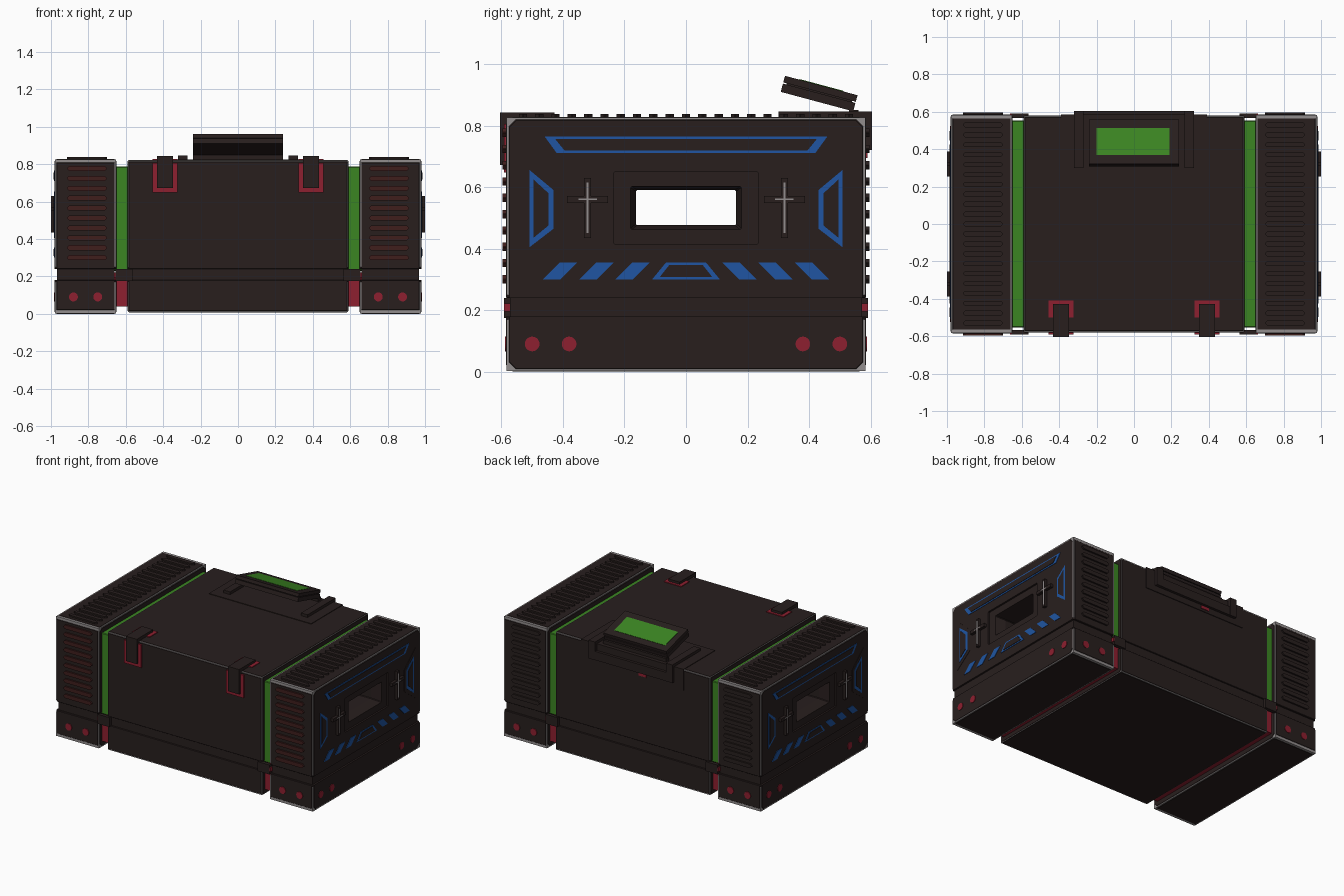
import bpy, bmesh, math

if "Cube" in bpy.data.objects:
    bpy.data.objects.remove(bpy.data.objects["Cube"])

def material(name, r, g, b):
    m = bpy.data.materials.new(name)
    m.diffuse_color = (r, g, b, 1)
    m.use_nodes = True
    m.node_tree.nodes["Principled BSDF"].inputs["Base Color"].default_value = m.diffuse_color
    return m

DARK = material("dark brown", .021, .0133, .0128)
GREY = material("worn grey", .29, .27, .27)
GREEN = material("green", .044, .235, .016)
RED = material("red", .27, .014, .029)
MAROON = material("maroon", .050, .013, .012)
BLUE = material("blue", .014, .091, .36)

parts = {}

def mesh_of(name, mat):
    if name not in parts:
        parts[name] = (bmesh.new(), mat)
    return parts[name][0]

def prism(name, mat, pts, axis, lo, hi):
    """Extrude a 2D outline along an axis; x: (y,z), y: (x,z), z: (x,y)."""
    bm = mesh_of(name, mat)
    place = {'x': lambda p, h: (h, p[0], p[1]),
             'y': lambda p, h: (p[0], h, p[1]),
             'z': lambda p, h: (p[0], p[1], h)}[axis]
    a = [bm.verts.new(place(p, lo)) for p in pts]
    b = [bm.verts.new(place(p, hi)) for p in pts]
    n = len(pts)
    faces = [bm.faces.new(a), bm.faces.new(b)]
    faces += [bm.faces.new((a[i], a[(i+1) % n], b[(i+1) % n], b[i])) for i in range(n)]
    bmesh.ops.recalc_face_normals(bm, faces=faces)

def rect(a0, a1, b0, b1, c=0, ct=None):
    """Rectangle with cut corners: c at the bottom, ct at the top."""
    if not c:
        return [(a0, b0), (a1, b0), (a1, b1), (a0, b1)]
    t = c if ct is None else ct
    return [(a0+c, b0), (a1-c, b0), (a1, b0+c), (a1, b1-t),
            (a1-t, b1), (a0+t, b1), (a0, b1-t), (a0, b0+c)]

def box(name, mat, x0, x1, y0, y1, z0, z1):
    prism(name, mat, rect(x0, x1, y0, y1), 'z', z0, z1)

def loft(name, mat, rings, closed):
    """Join cut-corner rectangles (x, y half, z0, z1, corners) along x."""
    bm = mesh_of(name, mat)
    vs = [[bm.verts.new((x, y, z)) for y, z in rect(-h, h, z0, z1, *c)]
          for x, h, z0, z1, c in rings]
    faces = []
    for k in range(len(vs) if closed else len(vs) - 1):
        a, b = vs[k], vs[(k+1) % len(vs)]
        faces += [bm.faces.new((a[i], a[(i+1) % 8], b[(i+1) % 8], b[i])) for i in range(8)]
    if not closed:
        faces += [bm.faces.new(vs[0]), bm.faces.new(vs[-1])]
    bmesh.ops.recalc_face_normals(bm, faces=faces)

def outer(x0, x1, h, z0, z1, c, e, lid):
    """Outer skin with bevelled ends; the seam side (under a lid, over a base) stays square."""
    d = e if x1 > x0 else -e
    cc = (.002, c) if lid else (c, .002)
    a, b = (z0, z1-e) if lid else (z0+e, z1)
    return [(x0, h-e, a, b, cc), (x0+d, h, z0, z1, cc),
            (x1-d, h, z0, z1, cc), (x1, h-e, a, b, cc)]

def trim(name, x0, x1, h, z0, z1, lid, d=.002, w=.022):
    """Worn grey bars along the outer edges of a block, leaving the seam side clear."""
    x0, x1 = min(x0, x1) + d, max(x0, x1) - d
    h = h - d
    z0, z1 = (z0 + .01, z1 - d) if lid else (z0 + d, z1 - .01)
    zb = (z1 - w, z1) if lid else (z0, z0 + w)
    X, Y = ((x0, x0+w), (x1-w, x1)), ((-h, -h+w), (h-w, h))
    for i in (0, 1):
        box(name, GREY, x0, x1, *Y[i], *zb)
        box(name, GREY, *X[i], -h, h, *zb)
        for j in (0, 1):
            box(name, GREY, *X[i], *Y[j], z0, z1)

def disc(name, axis, a, b, lo, hi):
    pts = [(a + .024*math.cos(t*math.pi/10), b + .024*math.sin(t*math.pi/10)) for t in range(20)]
    prism(name, RED, pts, axis, lo, hi)

S = (.004,)

# centre body: hollow lid, notch band and base
loft("centre_lid", DARK, outer(-.59, .59, .58, .24, .822, .010, .007, True)
     + [(.59, .5, .30, .75, S), (-.59, .5, .30, .75, S)], True)
loft("centre_base", DARK, outer(-.59, .59, .58, .008, .18, .010, .007, False), False)
box("notch_band", DARK, -.58, .58, -.572, .572, .17, .25)
trim("centre_trim", -.59, .59, .58, .24, .822, True)
trim("centre_trim", -.59, .59, .58, .008, .18, False)

for s in (-1, 1):
    side = "right" if s > 0 else "left"
    # end block with a stepped window through it
    loft(side + "_end_block", DARK, outer(.65*s, .98*s, .585, .24, .828, .022, .011, True)
         + [(.98*s, .235, .415, .65, S), (.968*s, .235, .415, .65, S),
            (.968*s, .18, .462, .602, S), (.90*s, .163, .476, .59, S),
            (.65*s, .163, .476, .59, S)], True)
    loft(side + "_end_base", DARK, outer(.65*s, .98*s, .585, 0, .18, .022, .011, False), False)
    box("notch_band", DARK, *sorted((.66*s, .968*s)), -.572, .572, .17, .25)
    trim(side + "_end_trim", .65*s, .98*s, .585, .24, .828, True)
    trim(side + "_base_trim", .65*s, .98*s, .585, 0, .18, False)

    # coloured seams between centre and ends
    loft(side + "_green_seam", GREEN, [(.58*s, .553, .23, .787, S), (.66*s, .553, .23, .787, S),
         (.66*s, .5, .30, .75, S), (.58*s, .5, .30, .75, S)], True)
    box(side + "_red_seam", RED, *sorted((.58*s, .66*s)), -.55, .55, .04, .2)

    # ribs on the top, front and back of the ends
    xr = sorted((.70*s, .915*s))
    for i in range(21):
        y = -.53 + i*.053
        prism("top_ribs", DARK, rect(*xr, y-.0135, y+.0135, .012), 'z', .82, .838)
    for i in range(10):
        z = .30 + i*.053
        r = rect(*xr, z-.0135, z+.0135, .012)
        prism("front_ribs", MAROON, r, 'y', -.596, -.58)
        prism("back_ribs", DARK, r, 'y', .58, .596)

    # red studs round the base and clips across the seams
    for x in (.75, .88):
        disc("studs", 'y', x*s, .09, -.589, -.58)
        disc("studs", 'y', x*s, .09, .58, .589)
    for y in (-.5, -.38, .38, .5):
        disc("studs", 'x', y, .09, .975*s, .984*s)
    for f in (-1, 1):
        yc = sorted((.568*f, .592*f))
        box("seam_clips", DARK, *sorted((.565*s, .655*s)), *yc, .175, .24)
        box("clip_studs", RED, *sorted((.655*s, .662*s)), *yc, .195, .222)

    # end-face panels: layered trapezoids and stripes
    def plate(name, mat, pts, t):
        prism(name, mat, pts, 'x', .975*s, (.98+t)*s)
    plate("blue_panels", BLUE, [(-.46, .765), (.46, .765), (.42, .71), (-.42, .71)], .003)
    plate("dark_panels", DARK, [(-.425, .756), (.425, .756), (.395, .719), (-.395, .719)], .006)
    plate("blue_panels", BLUE, [(-.11, .30), (.11, .30), (.065, .355), (-.065, .355)], .003)
    plate("dark_panels", DARK, [(-.085, .308), (.085, .308), (.055, .346), (-.055, .346)], .006)
    for f in (-1, 1):
        plate("panel_frames", DARK, [(.53*f, .71), (.41*f, .60), (.41*f, .45), (.53*f, .36)], .002)
        plate("blue_panels", BLUE, [(.508*f, .655), (.43*f, .59), (.43*f, .465), (.508*f, .405)], .004)
        plate("dark_panels", DARK, [(.496*f, .625), (.447*f, .58), (.447*f, .475), (.496*f, .435)], .007)
        for i in range(3):
            y = -.465 + i*.118
            plate("blue_stripes", BLUE, [(y*f, .30), ((y+.057)*f, .30),
                  ((y+.112)*f, .355), ((y+.055)*f, .355)], .003)
        # raised crosses with light centre lines
        y = .32*f
        plate("crosses", DARK, rect(y-.011, y+.011, .435, .63), .019)
        plate("crosses", DARK, rect(y-.067, y+.067, .549, .571), .019)
        plate("cross_lines", GREY, rect(y-.0035, y+.0035, .45, .615), .0195)
        plate("cross_lines", GREY, rect(y-.03, y+.03, .5575, .5625), .02)

    # front latches folding over the lid edge
    x = .39*s
    box("latch_frames", RED, x-.066, x+.066, -.592, -.57, .648, .805)
    box("latch_frames", RED, x-.066, x+.066, -.50, -.41, .81, .827)
    box("latch_straps", DARK, x-.042, x+.042, -.605, -.57, .672, .843)
    box("latch_straps", DARK, x-.042, x+.042, -.605, -.427, .81, .843)

    # rear bracket arms
    x = .295*s
    box("rear_bracket", DARK, x-.025, x+.025, .30, .605, .81, .845)
    box("rear_bracket", DARK, x-.025, x+.025, .57, .605, .72, .845)

# rear bracket bars and backing panel
box("rear_bracket", DARK, -.32, .32, .572, .603, .72, .78)
box("rear_bracket", DARK, -.24, .24, .53, .56, .81, .85)
box("rear_panel", DARK, -.39, .39, .24, .585, .68, .826)
box("rear_tab", RED, -.11, -.05, .58, .59, .695, .715)

# tilted screen: two slabs, a core and the green display
def tilted(u0, u1, w0, w1):
    c, n = math.cos(math.radians(-15)), math.sin(math.radians(-15))
    return [(.433 + u*c - w*n, .905 + u*n + w*c) for u, w in rect(u0, u1, w0, w1)]
prism("screen_body", DARK, tilted(-.122, .122, .004, .026), 'x', -.24, .24)
prism("screen_body", DARK, tilted(-.122, .122, -.028, .0), 'x', -.24, .24)
prism("screen_body", DARK, tilted(-.11, .11, -.01, .015), 'x', -.23, .23)
prism("screen_display", GREEN, tilted(-.073, .075, .02, .028), 'x', -.2, .19)

# turn every collected part into an object
for name, (bm, mat) in parts.items():
    me = bpy.data.meshes.new(name)
    bm.to_mesh(me)
    bm.free()
    me.materials.append(mat)
    bpy.context.scene.collection.objects.link(bpy.data.objects.new(name, me))
